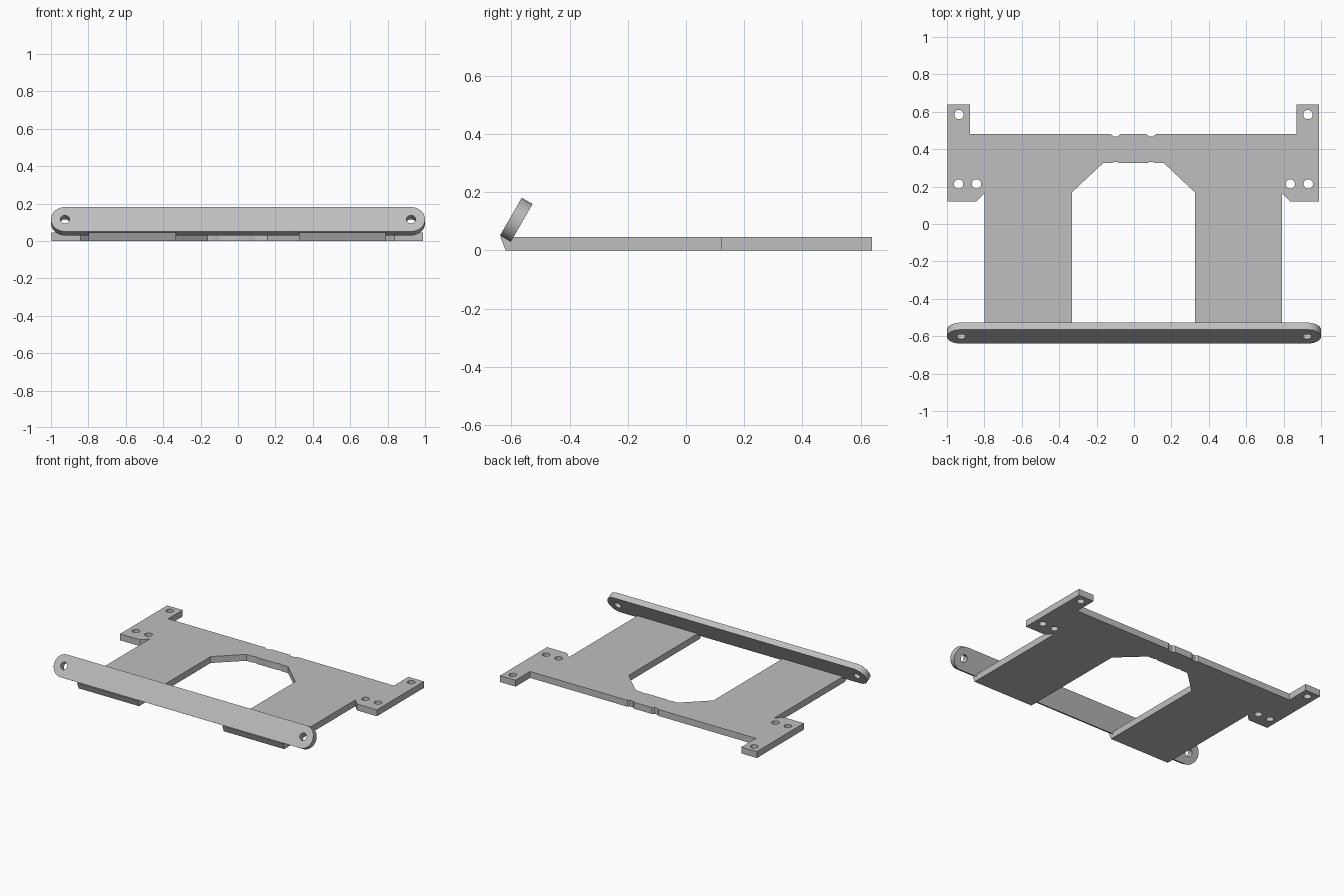
import bpy
import bmesh
from math import radians, pi, cos, sin
from mathutils import Matrix

cube = bpy.data.objects.get("Cube")
if cube:
    bpy.data.objects.remove(cube)

grey = bpy.data.materials.new("plain grey")
grey.use_nodes = True
colour = (0.52, 0.52, 0.52, 1)
grey.diffuse_color = colour
grey.node_tree.nodes["Principled BSDF"].inputs["Base Color"].default_value = colour


def arc(x, y, r, start, end, steps):
    """Points along an arc, both ends included."""
    angles = [start + (end - start) * i / steps for i in range(steps + 1)]
    return [(x + r * cos(a), y + r * sin(a)) for a in angles]


def hole(x, y, r=0.025):
    return arc(x, y, r, 0, 2 * pi, 32)[:-1]


def sheet(name, loops, thickness, matrix):
    """Filled flat outline with holes, given a thickness and placed by a matrix."""
    curve = bpy.data.curves.new(name + "_outline", "CURVE")
    curve.dimensions = "2D"
    curve.fill_mode = "BOTH"
    curve.extrude = thickness / 2
    for loop in loops:
        spline = curve.splines.new("POLY")
        spline.points.add(len(loop) - 1)
        spline.use_cyclic_u = True
        for point, (x, y) in zip(spline.points, loop):
            point.co = (x, y, 0, 1)
    temp = bpy.data.objects.new(name + "_outline", curve)
    bpy.context.collection.objects.link(temp)
    graph = bpy.context.evaluated_depsgraph_get()
    mesh = bpy.data.meshes.new_from_object(temp.evaluated_get(graph))
    bpy.data.objects.remove(temp)

    bm = bmesh.new()
    bm.from_mesh(mesh)
    bmesh.ops.remove_doubles(bm, verts=bm.verts, dist=0.0002)
    bmesh.ops.recalc_face_normals(bm, faces=bm.faces)
    bm.transform(matrix)
    bm.to_mesh(mesh)
    bm.free()
    mesh.name = name
    mesh.materials.clear()
    mesh.materials.append(grey)
    obj = bpy.data.objects.new(name, mesh)
    bpy.context.collection.objects.link(obj)
    bpy.ops.object.select_all(action="DESELECT")
    obj.select_set(True)
    bpy.context.view_layer.objects.active = obj
    bpy.ops.object.shade_smooth_by_angle(angle=radians(30))
    return obj


# Base plate: half outline from the back centre round to the inner cut-out
PLATE = 0.045
FRONT = -0.638
half = [
    (0.07, 0.48), (0.083, 0.469), (0.107, 0.469), (0.12, 0.48),   # back notch
    (0.873, 0.48), (0.873, 0.64), (0.993, 0.64), (0.993, 0.12),   # mounting ear
    (0.84, 0.12), (0.795, 0.165),
    (0.795, FRONT), (0.328, FRONT), (0.328, 0.17),                # leg
    (0.161, 0.327), (0.112, 0.327), (0.103, 0.332),               # cut-out
    (0.087, 0.332), (0.078, 0.327),
]
outline = half + [(-x, y) for x, y in reversed(half)]
holes = [hole(side * x, y) for side in (-1, 1)
         for x, y in ((0.933, 0.585), (0.935, 0.214), (0.839, 0.214))]
plate = sheet("base_plate", [outline] + holes, PLATE,
              Matrix.Translation((-0.003, 0, PLATE / 2)))

# Undercut the front edge of the legs
for v in plate.data.vertices:
    if v.co.y < -0.6 and v.co.z < PLATE / 2:
        v.co.y += 0.018

# Tilted front bar with rounded ends and a hole at each end
R = 0.075
END = 1 - R
bar = arc(END, 0, R, -pi / 2, pi / 2, 24) + arc(-END, 0, R, pi / 2, 1.5 * pi, 24)
sheet("front_bar", [bar, hole(END, 0), hole(-END, 0)], 0.043,
      Matrix.Translation((0, -0.5835, 0.105)) @ Matrix.Rotation(radians(60), 4, "X"))
